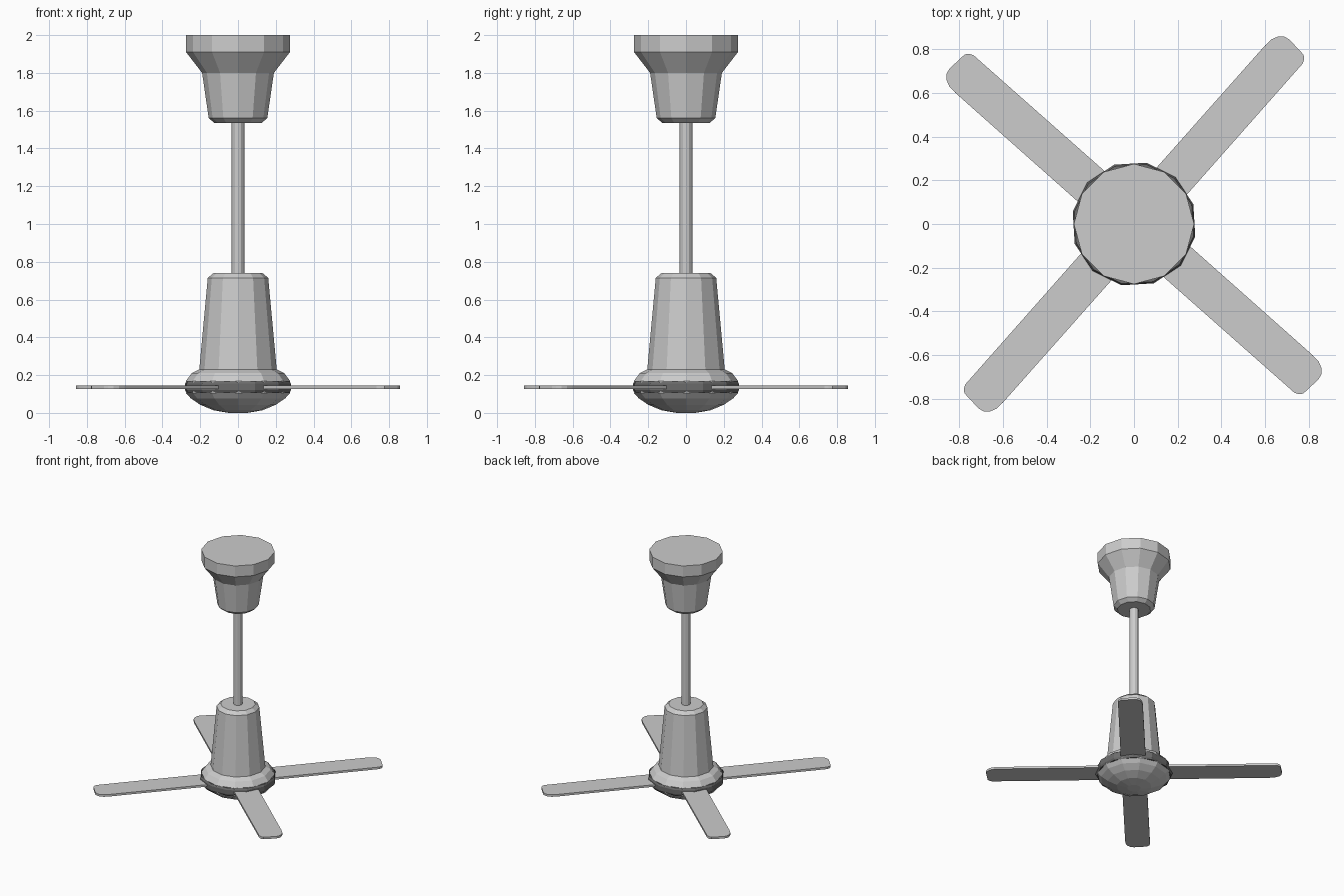
import bpy, bmesh, math

if "Cube" in bpy.data.objects:
    bpy.data.objects.remove(bpy.data.objects["Cube"])

metal = bpy.data.materials.new("grey metal")
metal.diffuse_color = (0.604, 0.604, 0.604, 1)
metal.use_nodes = True
metal.node_tree.nodes["Principled BSDF"].inputs["Base Color"].default_value = metal.diffuse_color
dark = bpy.data.materials.new("dark grey")
dark.diffuse_color = (0.15, 0.15, 0.15, 1)
dark.use_nodes = True
dark.node_tree.nodes["Principled BSDF"].inputs["Base Color"].default_value = dark.diffuse_color


def finish(name, bm, mat=metal):
    bmesh.ops.recalc_face_normals(bm, faces=bm.faces)
    me = bpy.data.meshes.new(name)
    bm.to_mesh(me)
    bm.free()
    me.materials.append(mat)
    ob = bpy.data.objects.new(name, me)
    bpy.context.collection.objects.link(ob)
    return ob


def turned(name, profile, sides=12, turn=0.0, mat=metal):
    """Flat-faced turned part from (radius, z) points, capped at both ends."""
    bm = bmesh.new()
    rings = []
    for r, z in profile:
        rings.append([bm.verts.new((r * math.cos(turn + math.tau * i / sides),
                                    r * math.sin(turn + math.tau * i / sides), z))
                      for i in range(sides)])
    for a, b in zip(rings, rings[1:]):
        for i in range(sides):
            j = (i + 1) % sides
            bm.faces.new((a[i], a[j], b[j], b[i]))
    bm.faces.new(rings[0])
    bm.faces.new(rings[-1])
    return finish(name, bm, mat)


SPIN = math.radians(48.4)

# ceiling canopy, rod and motor housing
turned("ceiling_canopy", [(0.125, 1.535), (0.155, 1.56), (0.19, 1.80),
                          (0.275, 1.91), (0.275, 2.0)])
turned("down_rod", [(0.034, 0.70), (0.034, 1.56)])
turned("motor_housing", [(0.272, 0.135), (0.275, 0.17), (0.245, 0.21), (0.205, 0.23),
                         (0.16, 0.715), (0.13, 0.74)])

# bottom dome in line with the housing, dark rotor ring turned with the blades
turned("bottom_dome", [(0.05, 0.0), (0.13, 0.014), (0.20, 0.043), (0.25, 0.077),
                       (0.275, 0.105), (0.272, 0.135)])
turned("rotor_ring", [(0.278, 0.105), (0.286, 0.12), (0.286, 0.155), (0.278, 0.17)],
       turn=SPIN + math.radians(-30), mat=dark)

# four flat blades with one wide and one tight tip corner
outline = [(0.1, -0.092), (1.06, -0.09), (1.08, -0.082), (1.094, -0.066),
           (1.103, 0.03), (1.097, 0.055), (1.08, 0.076), (1.05, 0.09),
           (1.01, 0.094), (0.1, 0.094)]
for k in range(4):
    a = SPIN + k * math.pi / 2
    bm = bmesh.new()
    f = bm.faces.new([bm.verts.new((x, y, 0.127)) for x, y in outline])
    top = bmesh.ops.extrude_face_region(bm, geom=[f])["geom"]
    bmesh.ops.translate(bm, vec=(0, 0, 0.017),
                        verts=[v for v in top if isinstance(v, bmesh.types.BMVert)])
    finish(f"blade_{k + 1}", bm).rotation_euler.z = a
